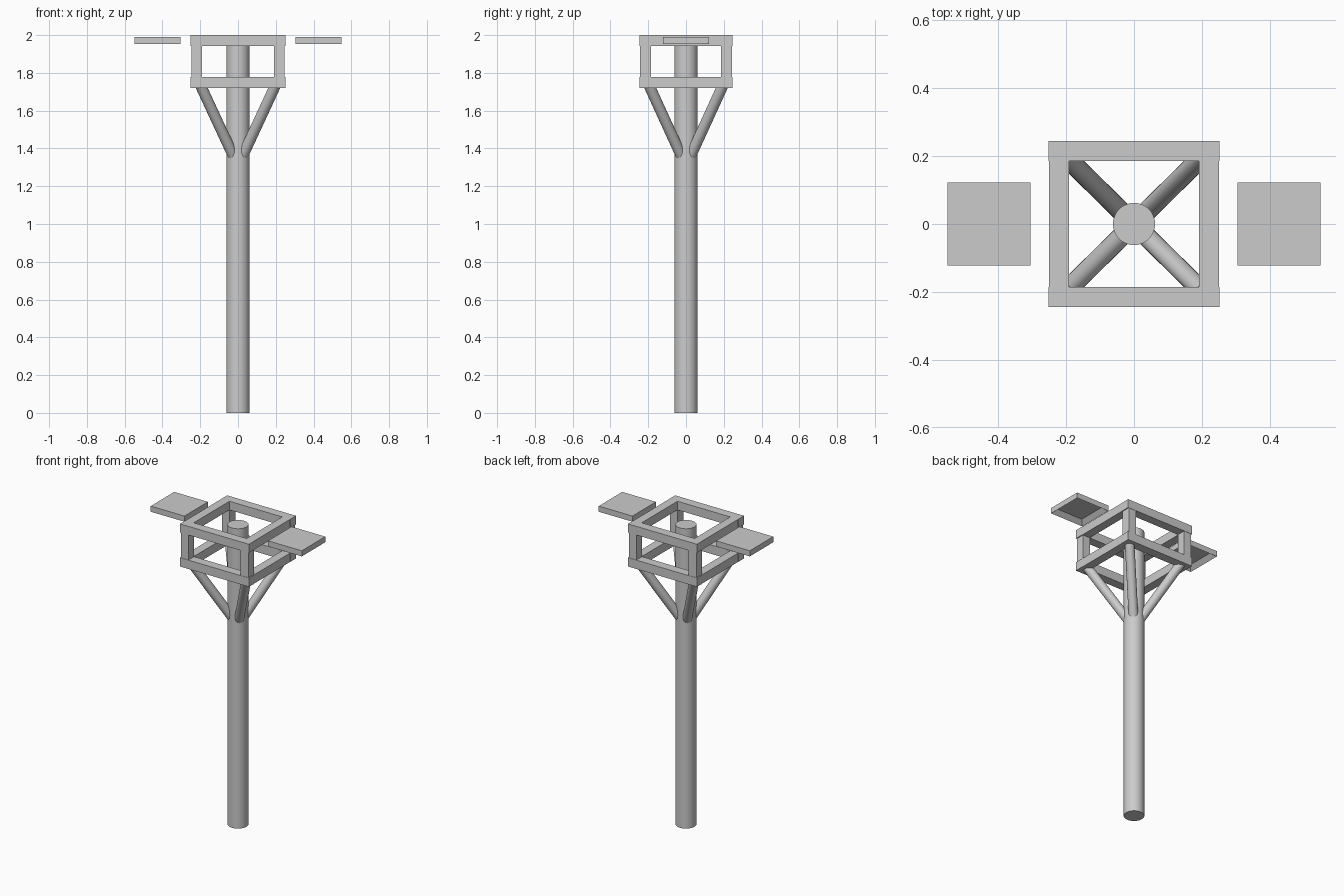
import bpy, bmesh, math
from mathutils import Vector

if "Cube" in bpy.data.objects:
    bpy.data.objects.remove(bpy.data.objects["Cube"])

def finish(bm, name):
    mesh = bpy.data.meshes.new(name)
    bm.to_mesh(mesh)
    bm.free()
    obj = bpy.data.objects.new(name, mesh)
    bpy.context.collection.objects.link(obj)
    return obj

def box_bm(lo, hi):
    bm = bmesh.new()
    bmesh.ops.create_cube(bm, size=1)
    lo, hi = Vector(lo), Vector(hi)
    for v in bm.verts:
        v.co = (lo + hi) / 2 + v.co * (hi - lo)
    return bm

def box(name, lo, hi):
    return finish(box_bm(lo, hi), name)

def tube(name, start, end, radius, sides):
    start, end = Vector(start), Vector(end)
    axis = end - start
    bpy.ops.mesh.primitive_cylinder_add(vertices=sides, radius=radius,
                                        depth=axis.length, location=(start + end) / 2)
    obj = bpy.context.object
    obj.name = name
    obj.rotation_euler = axis.to_track_quat('Z', 'Y').to_euler()
    bpy.ops.object.shade_smooth_by_angle(angle=math.radians(35))
    return obj

X, Y = 0.251, 0.245      # outer half sizes of the frame
IX, IY = 0.192, 0.185    # inner half sizes of the frame

# Central pole
tube("pole", (0, 0, 0), (0, 0, 1.97), 0.062, 48)

# Upper and lower square rings, long bars at front and back
for ring, z0, z1 in (("lower", 1.72, 1.778), ("upper", 1.943, 2.0)):
    box(ring + "_front_bar", (-X, -Y, z0), (X, -IY, z1))
    box(ring + "_back_bar", (-X, IY, z0), (X, Y, z1))
    box(ring + "_left_bar", (-X + 0.001, -IY, z0), (-IX, IY, z1))
    box(ring + "_right_bar", (IX, -IY, z0), (X - 0.001, IY, z1))

# Corner posts and diagonal braces
for sx, side in ((-1, "left"), (1, "right")):
    for sy, face in ((-1, "front"), (1, "back")):
        xs = sorted((sx * 0.19, sx * 0.245))
        ys = sorted((sy * IY, sy * 0.243))
        box(f"{face}_{side}_post", (xs[0], ys[0], 1.778), (xs[1], ys[1], 1.943))
        tube(f"{face}_{side}_brace", (sx * 0.02, sy * 0.02, 1.35),
             (sx * 0.205, sy * 0.202, 1.748), 0.029, 24)

# Side trays: thin plates with a recessed underside
for sx, side in ((-1, "left"), (1, "right")):
    xs = sorted((sx * 0.304, sx * 0.549))
    bm = box_bm((xs[0], -0.122, 1.953), (xs[1], 0.122, 1.99))
    bm.normal_update()
    bottom = min(bm.faces, key=lambda f: f.calc_center_median().z)
    bmesh.ops.inset_region(bm, faces=[bottom], thickness=0.038)
    bmesh.ops.translate(bm, verts=bottom.verts, vec=(0, 0, 0.028))
    finish(bm, side + "_tray")
